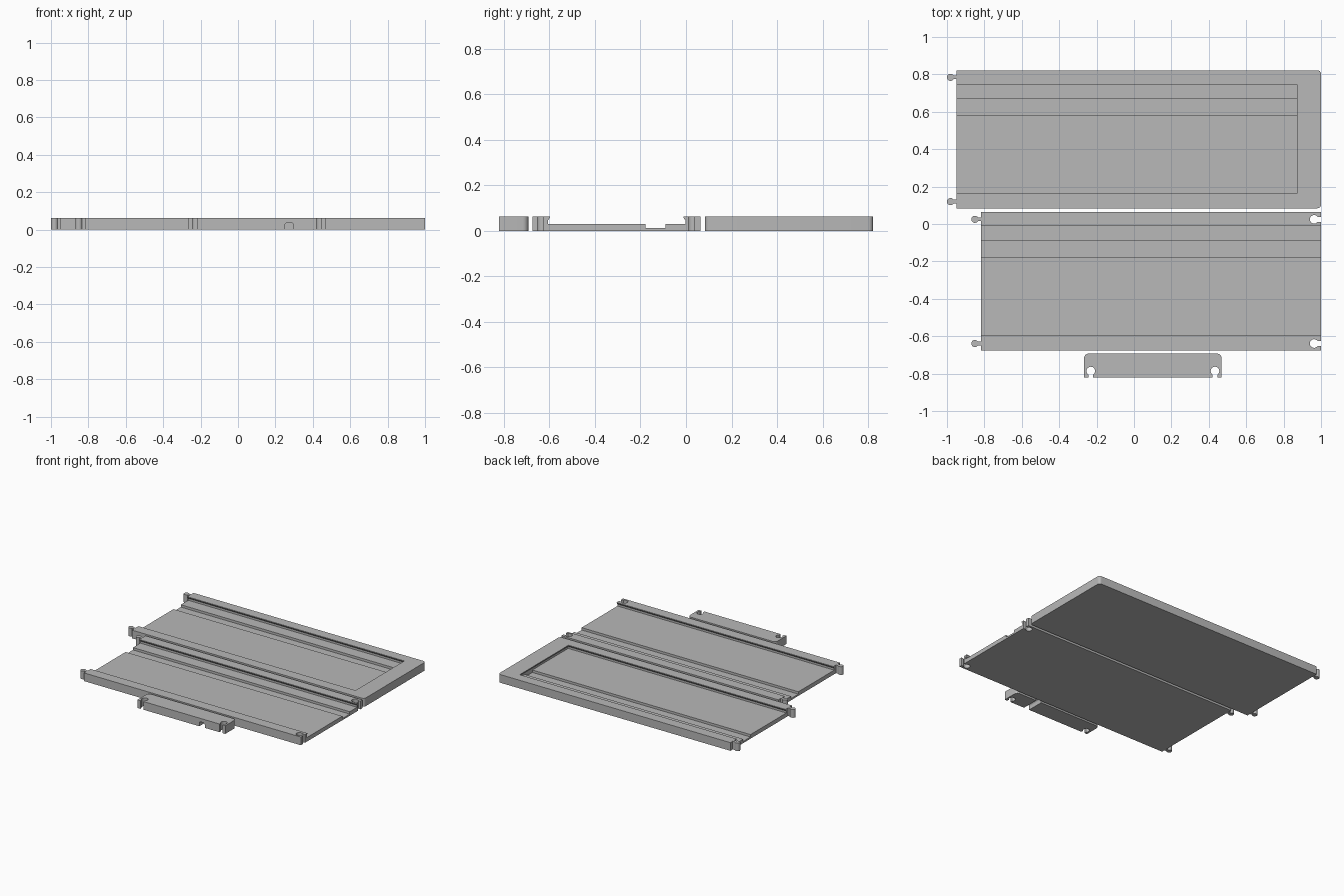
import bpy, bmesh, math

cube = bpy.data.objects.get("Cube")
if cube:
    bpy.data.objects.remove(cube, do_unlink=True)

THICK = 0.062
FLOOR = 0.031

grey = bpy.data.materials.new("plain grey")
grey.use_nodes = True
colour = (0.48, 0.48, 0.48, 1)
grey.diffuse_color = colour
grey.node_tree.nodes["Principled BSDF"].inputs["Base Color"].default_value = colour


def make(name, bm):
    bmesh.ops.recalc_face_normals(bm, faces=bm.faces)
    mesh = bpy.data.meshes.new(name)
    bm.to_mesh(mesh)
    bm.free()
    mesh.materials.append(grey)
    obj = bpy.data.objects.new(name, mesh)
    bpy.context.collection.objects.link(obj)
    return obj


def prism(name, outline, z0=0.0, z1=THICK):
    """Extrude a flat outline upwards."""
    bm = bmesh.new()
    low = [bm.verts.new((x, y, z0)) for x, y in outline]
    high = [bm.verts.new((x, y, z1)) for x, y in outline]
    bm.faces.new(low)
    bm.faces.new(high)
    for i in range(len(low)):
        j = (i + 1) % len(low)
        bm.faces.new((low[i], low[j], high[j], high[i]))
    return make(name, bm)


def rounded_rect(x0, x1, y0, y1, radii):
    """Rectangle outline; radii run anticlockwise from the front left."""
    corners = [(x0, y0, 1, 1), (x1, y0, -1, 1), (x1, y1, -1, -1), (x0, y1, 1, -1)]
    pts = []
    for k, ((x, y, sx, sy), r) in enumerate(zip(corners, radii)):
        if r == 0:
            pts.append((x, y))
            continue
        for i in range(7):
            a = math.pi + (k + i / 6) * math.pi / 2
            pts.append((x + sx * r + r * math.cos(a), y + sy * r + r * math.sin(a)))
    return pts


def keyhole(cx, cy, radius, half, length, turn):
    """Round head with a straight neck pointing along the turn angle."""
    gap = math.asin(half / radius)
    steps = 24
    pts = [(length, half)]
    for i in range(steps + 1):
        a = gap + (2 * math.pi - 2 * gap) * i / steps
        pts.append((radius * math.cos(a), radius * math.sin(a)))
    pts.append((length, -half))
    c, s = math.cos(turn), math.sin(turn)
    return [(cx + x * c - y * s, cy + x * s + y * c) for x, y in pts]


def channel(x0, x1, back):
    """Cutter for the sliding channel: undercut lips and a deeper groove."""
    profile = [(0.075, 0.08), (0.075, 0.058), (0.065, 0.046), (0.065, FLOOR),
               (0.153, FLOOR), (0.153, 0.013), (0.241, 0.013), (0.241, FLOOR),
               (0.67, FLOOR), (0.67, 0.046), (0.66, 0.058), (0.66, 0.08)]
    bm = bmesh.new()
    near = [bm.verts.new((x0, back - d, z)) for d, z in profile]
    far = [bm.verts.new((x1 + (0.01 if z < 0.05 else 0), back - d, z)) for d, z in profile]
    n = len(profile)
    for i in range(n):
        j = (i + 1) % n
        bm.faces.new((near[i], near[j], far[j], far[i]))
    for end in (near, far):
        bm.faces.new((end[0], end[1], end[10], end[11]))
        bm.faces.new((end[1], end[2], end[9], end[10]))
        bm.faces.new(end[2:10])
    return make("cutter", bm)


def cut(obj, cutters):
    for cutter in cutters:
        cutter.hide_render = True
        mod = obj.modifiers.new("cut", 'BOOLEAN')
        mod.operation = 'DIFFERENCE'
        mod.solver = 'EXACT'
        mod.object = cutter
    bpy.context.view_layer.update()
    graph = bpy.context.evaluated_depsgraph_get()
    mesh = bpy.data.meshes.new_from_object(obj.evaluated_get(graph))
    obj.modifiers.clear()
    obj.data = mesh
    for cutter in cutters:
        bpy.data.objects.remove(cutter, do_unlink=True)


def socket(x, y, turn):
    return prism("cutter", keyhole(x, y, 0.023, 0.013, 0.06, turn), -0.02, 0.1)


parts = []
KNOB_ROWS = (0.038, 0.702)      # distances from the back edge of a plate
DEPTH = 0.738

# End tray: closed and rounded at its left end
end_back = 0.822
end_tray = prism("end_tray", rounded_rect(-0.948, 1.0, end_back - DEPTH, end_back,
                                          (0, 0.02, 0.02, 0)))
cut(end_tray, [channel(-1.1, 0.872, end_back)])
parts.append(end_tray)

# Middle tray: open at both ends, with sockets on the left
mid_back = 0.063
mid_tray = prism("middle_tray", rounded_rect(-0.818, 1.0, mid_back - DEPTH, mid_back,
                                             (0, 0, 0, 0)))
cut(mid_tray, [channel(-1.1, 1.1, mid_back)]
    + [socket(0.963, mid_back - d, 0) for d in KNOB_ROWS])
parts.append(mid_tray)

# Connector knobs on the right ends of both trays
for tray, edge, back in (("end", -0.948, end_back), ("middle", -0.818, mid_back)):
    for side, d in zip(("back", "front"), KNOB_ROWS):
        outline = keyhole(edge - 0.033, back - d, 0.019, 0.01, 0.033, 0)
        parts.append(prism(f"{tray}_tray_{side}_knob", outline))

# End cap bar with two sockets and a small passage underneath
cap = prism("end_cap", rounded_rect(-0.267, 0.469, -0.822, -0.693, (0, 0, 0.025, 0.025)))
passage = prism("cutter", rounded_rect(0.251, 0.297, -0.05, 0.036, (0, 0, 0.012, 0.012)),
                -0.9, -0.6)
for v in passage.data.vertices:
    x, z, y = v.co
    v.co = (x, y, z)
passage.data.flip_normals()
cut(cap, [socket(x, -0.786, -math.pi / 2) for x in (-0.231, 0.433)] + [passage])
parts.append(cap)

# Smooth the round corners and keep the edges sharp
bpy.ops.object.select_all(action='DESELECT')
for obj in parts:
    obj.select_set(True)
bpy.context.view_layer.objects.active = parts[0]
bpy.ops.object.shade_smooth_by_angle(angle=math.radians(30))
